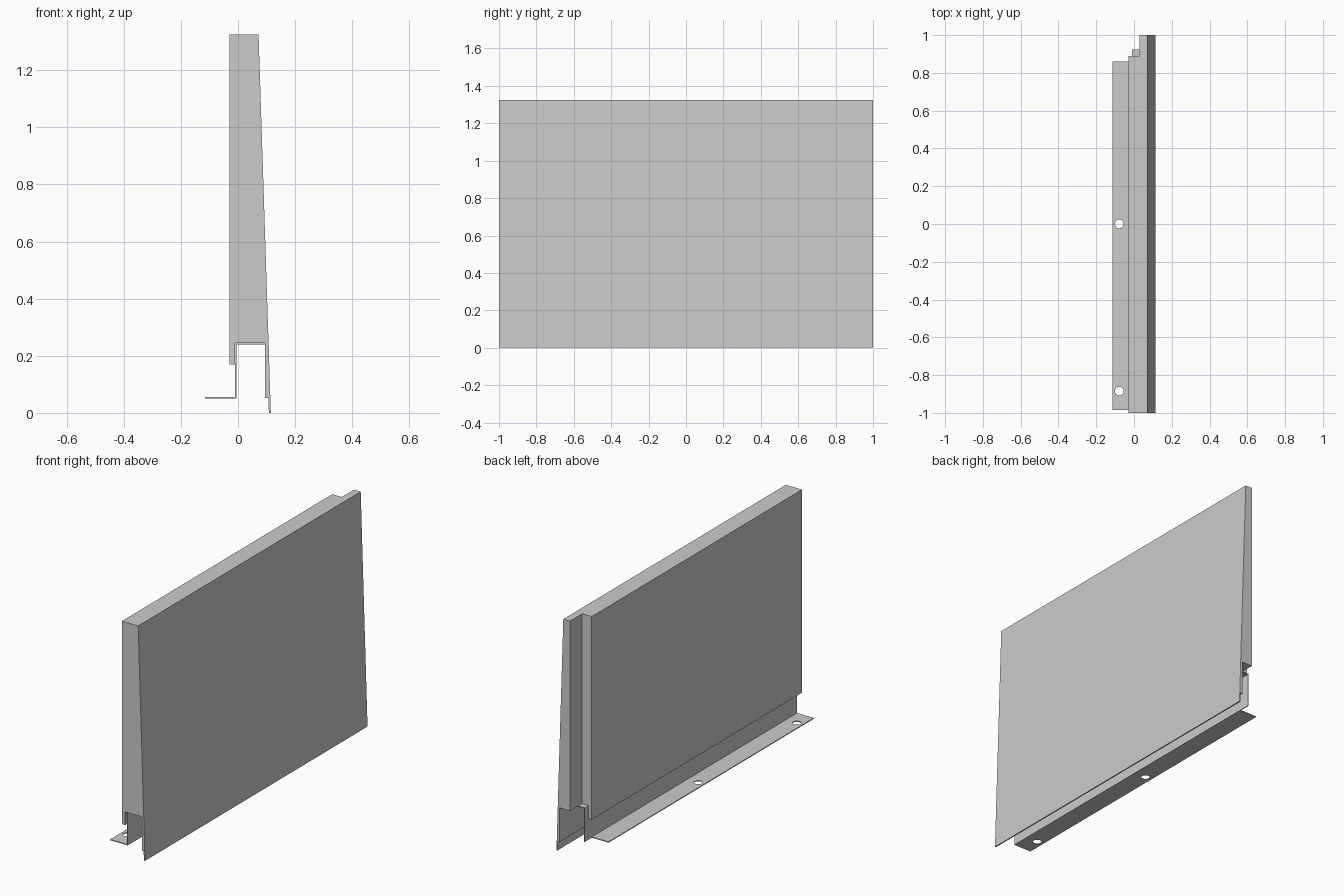
import bpy
import bmesh

if "Cube" in bpy.data.objects:
    bpy.data.objects.remove(bpy.data.objects["Cube"])


def prism(name, profile, y0, y1):
    """Extrude an (x, z) outline along y."""
    bm = bmesh.new()
    face = bm.faces.new([bm.verts.new((x, y0, z)) for x, z in profile])
    ext = bmesh.ops.extrude_face_region(bm, geom=[face])
    moved = [g for g in ext["geom"] if isinstance(g, bmesh.types.BMVert)]
    bmesh.ops.translate(bm, vec=(0, y1 - y0, 0), verts=moved)
    bmesh.ops.recalc_face_normals(bm, faces=bm.faces)
    mesh = bpy.data.meshes.new(name)
    bm.to_mesh(mesh)
    bm.free()
    obj = bpy.data.objects.new(name, mesh)
    bpy.context.collection.objects.link(obj)
    return obj


def box(name, x0, x1, y0, y1, z0, z1):
    return prism(name, [(x0, z0), (x1, z0), (x1, z1), (x0, z1)], y0, y1)


def cut(obj, cutter):
    """Subtract the cutter, then discard it."""
    cutter.hide_render = True
    mod = obj.modifiers.new("cut", "BOOLEAN")
    mod.operation, mod.solver, mod.object = "DIFFERENCE", "EXACT", cutter
    bpy.context.view_layer.objects.active = obj
    bpy.ops.object.modifier_apply(modifier=mod.name)
    bpy.data.objects.remove(cutter)


# Tapered panel: sloped front skin, open channel underneath, short rear lip
panel = prism("tapered_panel", [
    (-0.03, 1.325), (0.072, 1.325), (0.115, 0.0), (0.108, 0.0),
    (0.1065, 0.052), (0.095, 0.052), (0.095, 0.245), (-0.01, 0.245),
    (-0.01, 0.17), (-0.03, 0.17)], -1, 1)

# Rebate at the rear corner of one end
cut(panel, box("rebate_cutter", -0.2, 0.03, 0.89, 1.2, -0.1, 1.5))

# Folded sheet bracket: top plate, upright and mounting flange
bracket = prism("mounting_bracket", [
    (-0.115, 0.05), (-0.005, 0.05), (-0.005, 0.24), (0.095, 0.24),
    (0.095, 0.245), (-0.01, 0.245), (-0.01, 0.055), (-0.115, 0.055)],
    -0.985, 0.925)

# Flange stops short of the upright
cut(bracket, box("flange_cutter", -0.2, -0.01, 0.86, 1.2, 0.0, 0.2))

# Bolt holes in the flange
for y in (-0.885, 0.0):
    bpy.ops.mesh.primitive_cylinder_add(
        vertices=32, radius=0.023, depth=0.1, location=(-0.078, y, 0.052))
    cut(bracket, bpy.context.object)
